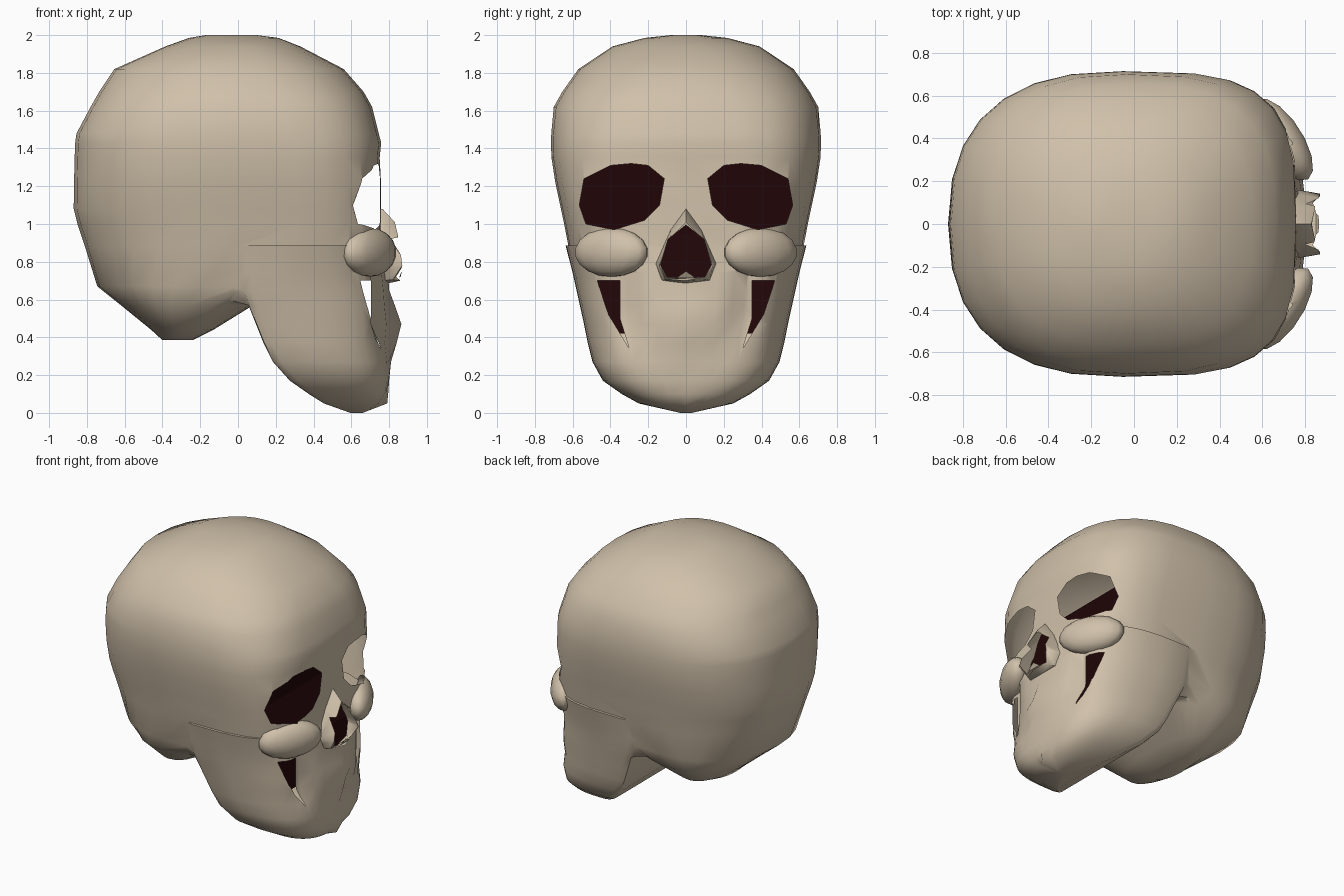
import bpy, bmesh, math
from mathutils import Matrix

if "Cube" in bpy.data.objects:
    bpy.data.objects.remove(bpy.data.objects["Cube"])


def material(name, col):
    m = bpy.data.materials.new(name)
    m.diffuse_color = (*col, 1)
    m.use_nodes = True
    m.node_tree.nodes["Principled BSDF"].inputs["Base Color"].default_value = m.diffuse_color
    return m


bone = material("bone", (0.63, 0.53, 0.40))
dark = material("socket dark", (0.014, 0.0015, 0.002))


def make(name, bm, mat):
    bmesh.ops.recalc_face_normals(bm, faces=bm.faces[:])
    me = bpy.data.meshes.new(name)
    bm.to_mesh(me)
    bm.free()
    me.materials.append(mat)
    ob = bpy.data.objects.new(name, me)
    bpy.context.collection.objects.link(ob)
    return ob


def loft(name, rings, mat):
    """Closed skin through rings of equal point count."""
    bm = bmesh.new()
    vs = [[bm.verts.new(p) for p in r] for r in rings]
    n = len(rings[0])
    for a, b in zip(vs, vs[1:]):
        for i in range(n):
            j = (i + 1) % n
            bm.faces.new((a[i], a[j], b[j], b[i]))
    bm.faces.new(vs[0])
    bm.faces.new(vs[-1])
    return make(name, bm, mat)


def spow(v, n):
    return math.copysign(abs(v) ** (2 / n), v)


def oval(z, xb, xf, w, nb, nf, seg=28):
    """Egg section with its own squareness at the back and the front."""
    mid = (xb + xf) / 2
    pts = []
    for i in range(seg):
        a = 2 * math.pi * i / seg
        c, s = math.cos(a), math.sin(a)
        n = nf if c > 1e-6 else nb
        pts.append((mid + spow(c, n) * (xf - xb) / 2, w * spow(s, n), z))
    return pts


def boolean(ob, other, op):
    m = ob.modifiers.new("cut", 'BOOLEAN')
    m.object, m.operation, m.solver = other, op, 'EXACT'
    m.material_mode = 'TRANSFER'
    bpy.context.view_layer.objects.active = ob
    bpy.ops.object.modifier_apply(modifier=m.name)
    bpy.data.objects.remove(other)


# Cranium: z, back, front, half width, squareness back and front
rows = [(.385, -.40, -.24, .18, 2, 2), (.44, -.46, -.13, .38, 2.1, 2.6),
        (.57, -.62, .08, .52, 2.2, 3.4), (.67, -.745, .35, .565, 2.2, 3.4),
        (.88, -.81, .76, .622, 2.4, 3.8), (1.0, -.85, .76, .645, 2.4, 3.9),
        (1.08, -.87, .757, .662, 2.4, 3.9), (1.22, -.868, .757, .692, 2.5, 3.8),
        (1.35, -.865, .75, .712, 2.5, 3.6), (1.43, -.862, .758, .715, 2.5, 3.4),
        (1.48, -.855, .745, .713, 2.5, 3.3), (1.62, -.78, .71, .70, 2.5, 3),
        (1.70, -.735, .665, .655, 2.4, 2.8), (1.82, -.655, .56, .57, 2.3, 2.5),
        (1.94, -.385, .33, .39, 2.2, 2.3), (1.985, -.26, .215, .22, 2, 2.1),
        (2.0, -.17, .10, .08, 2, 2)]
skull = loft("skull", [oval(*r) for r in rows], bone)


# Jaw and upper mouth: a U-shaped section, a keel in the middle, hollow cheeks
def u_ring(z, xb, xf, w, n, keel):
    ext = .27 if z > .6 else .005
    half = [(xb - ext, w * (.85 if z > .6 else .92)), (xb, w * .97)]
    for i in range(13):
        a = math.pi / 2 * (1 - i / 12)
        x, y = xb + .04 + (xf - xb - .04) * spow(math.cos(a), n), w * spow(math.sin(a), n)
        if .4 < z < .78 and y > .27:
            x = min(x, .705)
        half.append((x, y))
    half[-1] = (xf + keel, 0)
    return [(x, -y, z) for x, y in half] + [(x, y, z) for x, y in half[-2::-1]]


jaw_rows = [(0.0, .60, .66, .03, 2, 0), (.05, .46, .75, .25, 2.6, .04),
            (.10, .38, .785, .34, 3, .01), (.17, .28, .80, .44, 3.2, 0),
            (.27, .19, .80, .495, 3.3, .01), (.37, .14, .79, .52, 3.1, .05),
            (.47, .10, .80, .54, 3.2, .065), (.57, .06, .79, .562, 3.2, .04),
            (.65, .03, .785, .58, 3.2, .015), (.74, .03, .775, .60, 3.2, .02),
            (.885, .03, .757, .637, 3.5, 0)]
jaw = loft("jaw", [u_ring(*r) for r in jaw_rows], bone)
boolean(skull, jaw, 'UNION')

# Cheekbones
for s in (-1, 1):
    bm = bmesh.new()
    bmesh.ops.create_uvsphere(bm, u_segments=14, v_segments=9, radius=1)
    bm.transform(Matrix.Translation((.695, s * .395, .85)) @ Matrix.Rotation(s * .57, 4, 'Z')
                 @ Matrix.Diagonal((.095, .225, .13, 1)))
    boolean(skull, make("cheekbone", bm, bone), 'UNION')


def mirrored(half):
    """Close a half outline (first and last points on y = 0)."""
    return half + [(-y, z) for y, z in half[-2:0:-1]]


# Nose rim
outer = mirrored([(0, 1.08), (.08, .97), (.16, .79), (.13, .70), (0, .68)])
inner = mirrored([(0, 1.01), (.085, .925), (.142, .78), (.11, .705), (0, .70)])
tip = [.83, .85, .87, .82, .86, .82, .87, .85]
nose = loft("nose", [[(.60, y, z) for y, z in outer], [(.765, y, z) for y, z in outer],
                     [(x, y, z) for x, (y, z) in zip(tip, inner)]], bone)
boolean(skull, nose, 'UNION')

# Openings: eyes, nose and the gaps beside the mouth
eye = [(.115, 1.24), (.20, 1.31), (.29, 1.32), (.40, 1.31), (.54, 1.24), (.565, 1.10),
       (.53, 1.0), (.38, .97), (.22, 1.02), (.14, 1.10)]
gap = [(.35, .70), (.47, .70), (.41, .52), (.30, .34), (.35, .50)]
nostril = mirrored([(0, .995), (.095, .92), (.135, .785), (.10, .72), (.05, .715), (0, .75)])
holes = [nostril] + [[(s * y, z) for y, z in h] for h in (eye, gap) for s in (-1, 1)]
for h in holes:
    cutter = loft("cutter", [[(x, y, z) for y, z in h] for x in (.45, 1.1)], dark)
    boolean(skull, cutter, 'DIFFERENCE')

# Keep only the thin shell: drop the walls left by the cutters
bm = bmesh.new()
bm.from_mesh(skull.data)
idx = [i for i, m in enumerate(skull.data.materials) if m == dark]
bmesh.ops.delete(bm, geom=[f for f in bm.faces if f.material_index in idx], context='FACES')
bm.to_mesh(skull.data)
bm.free()
bpy.ops.object.select_all(action='DESELECT')
skull.select_set(True)
bpy.context.view_layer.objects.active = skull
bpy.ops.object.shade_smooth_by_angle(angle=math.radians(50))

# Dark backing inside the face, leaning forward toward the jaw
bm = bmesh.new()
strips = [[bm.verts.new((x, s * y, z)) for s in (-1, 1)] for x, y, z in
          [(.40, .57, 1.37), (.40, .58, .95), (.55, .50, .66), (.62, .36, .42)]]
for a, b in zip(strips, strips[1:]):
    bm.faces.new((a[0], a[1], b[1], b[0]))
make("socket_backing", bm, dark)
